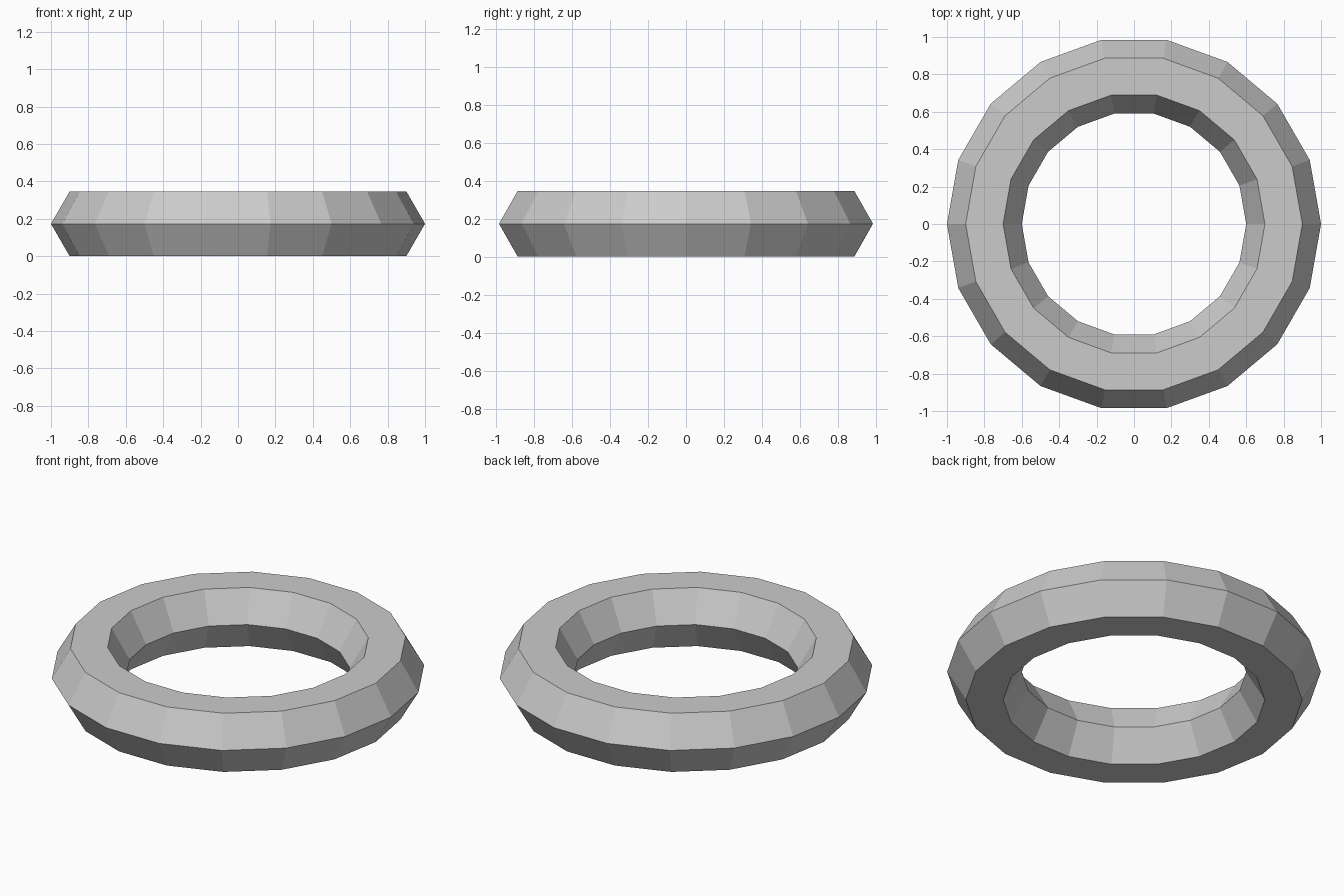
import bpy
import math

if "Cube" in bpy.data.objects:
    bpy.data.objects.remove(bpy.data.objects["Cube"])

MAJOR, MINOR = 0.8, 0.2

# Low-poly ring: 18 segments around, hexagonal cross-section, resting on z = 0
bpy.ops.mesh.primitive_torus_add(
    major_segments=18, minor_segments=6,
    major_radius=MAJOR, minor_radius=MINOR,
    location=(0, 0, MINOR * math.sin(math.radians(60))))
ring = bpy.context.object
ring.name = "ring"
bpy.ops.object.shade_flat()
